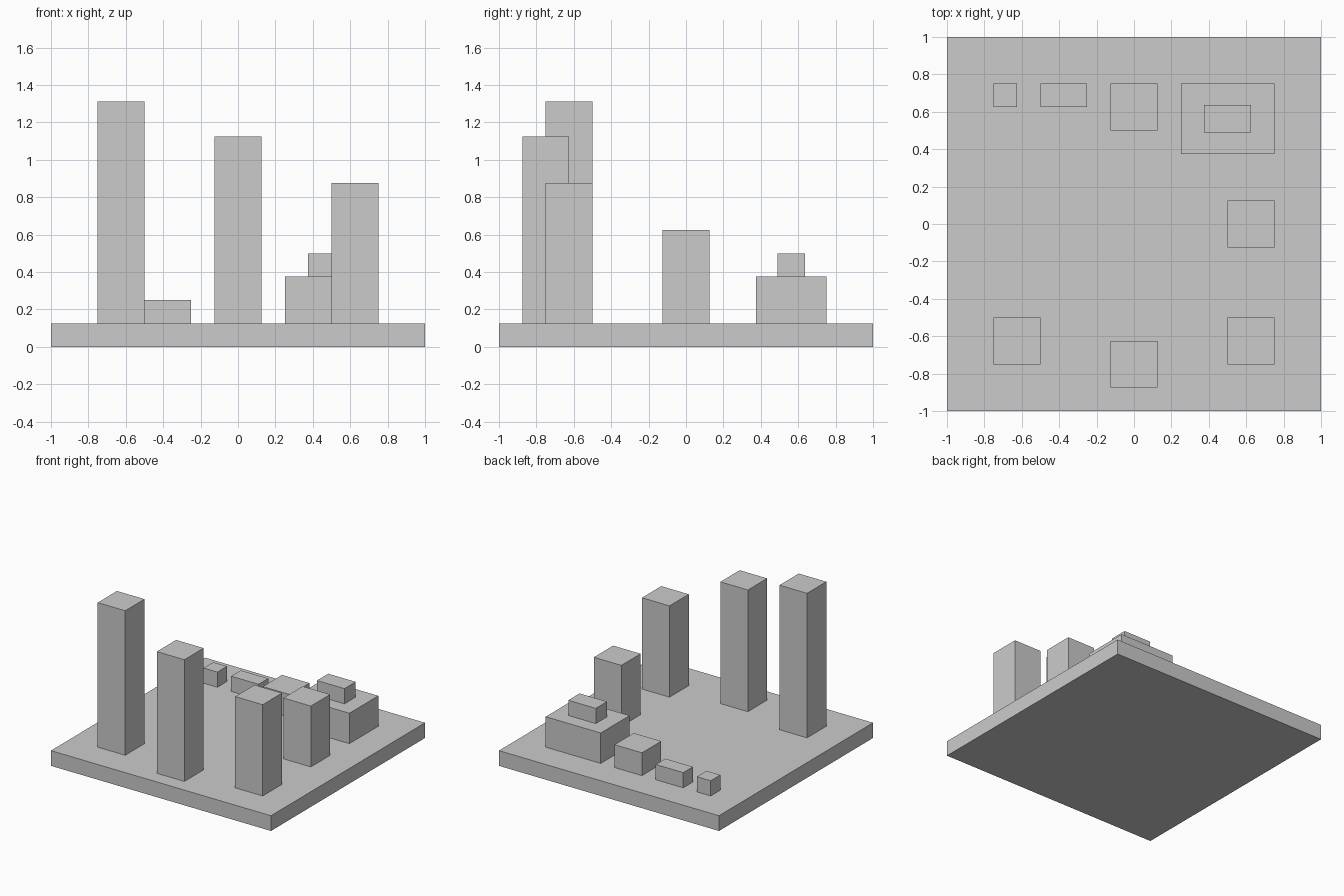
import bpy

default = bpy.data.objects.get("Cube")
if default:
    bpy.data.objects.remove(default, do_unlink=True)

grey = bpy.data.materials.new("concrete_grey")
grey.use_nodes = True
colour = (0.6, 0.6, 0.6, 1)
grey.diffuse_color = colour
grey.node_tree.nodes["Principled BSDF"].inputs["Base Color"].default_value = colour

UNIT = 0.125          # paving tile size, also the ground height
TILES = 16


def box(name, x, y, size_x, size_y, bottom, top):
    """Upright box centred on x, y."""
    bpy.ops.mesh.primitive_cube_add(size=1, location=(x, y, (bottom + top) / 2))
    ob = bpy.context.object
    ob.name = name
    ob.scale = (size_x, size_y, top - bottom)
    bpy.ops.object.transform_apply(location=False, rotation=False, scale=True)
    ob.data.materials.append(grey)
    return ob


# Ground: one paving tile repeated in both directions
corner = -1 + UNIT / 2
ground = box("paved_ground", corner, corner, UNIT, UNIT, 0, UNIT)
for axis, offset in (("x", (UNIT, 0, 0)), ("y", (0, UNIT, 0))):
    array = ground.modifiers.new("repeat_" + axis, "ARRAY")
    array.count = TILES
    array.use_relative_offset = False
    array.use_constant_offset = True
    array.constant_offset_displace = offset

# Square towers: centre and roof height
for name, x, y, top in (
    ("tallest_tower", -0.625, -0.625, 1.3125),
    ("front_tower", 0, -0.75, 1.125),
    ("corner_tower", 0.625, -0.625, 0.875),
    ("side_tower", 0.625, 0, 0.625),
    ("low_block", 0, 0.625, 0.3125),
):
    box(name, x, y, 0.25, 0.25, UNIT, top)

# Wide hall with a smaller roof block
box("hall", 0.5, 0.5625, 0.5, 0.375, UNIT, 0.375)
box("hall_roof_block", 0.5, 0.5625, 0.25, 0.146, 0.375, 0.5)

# Small sheds along the back
box("long_shed", -0.375, 0.6875, 0.25, 0.125, UNIT, 0.25)
box("small_shed", -0.6875, 0.6875, 0.125, 0.125, UNIT, 0.25)
